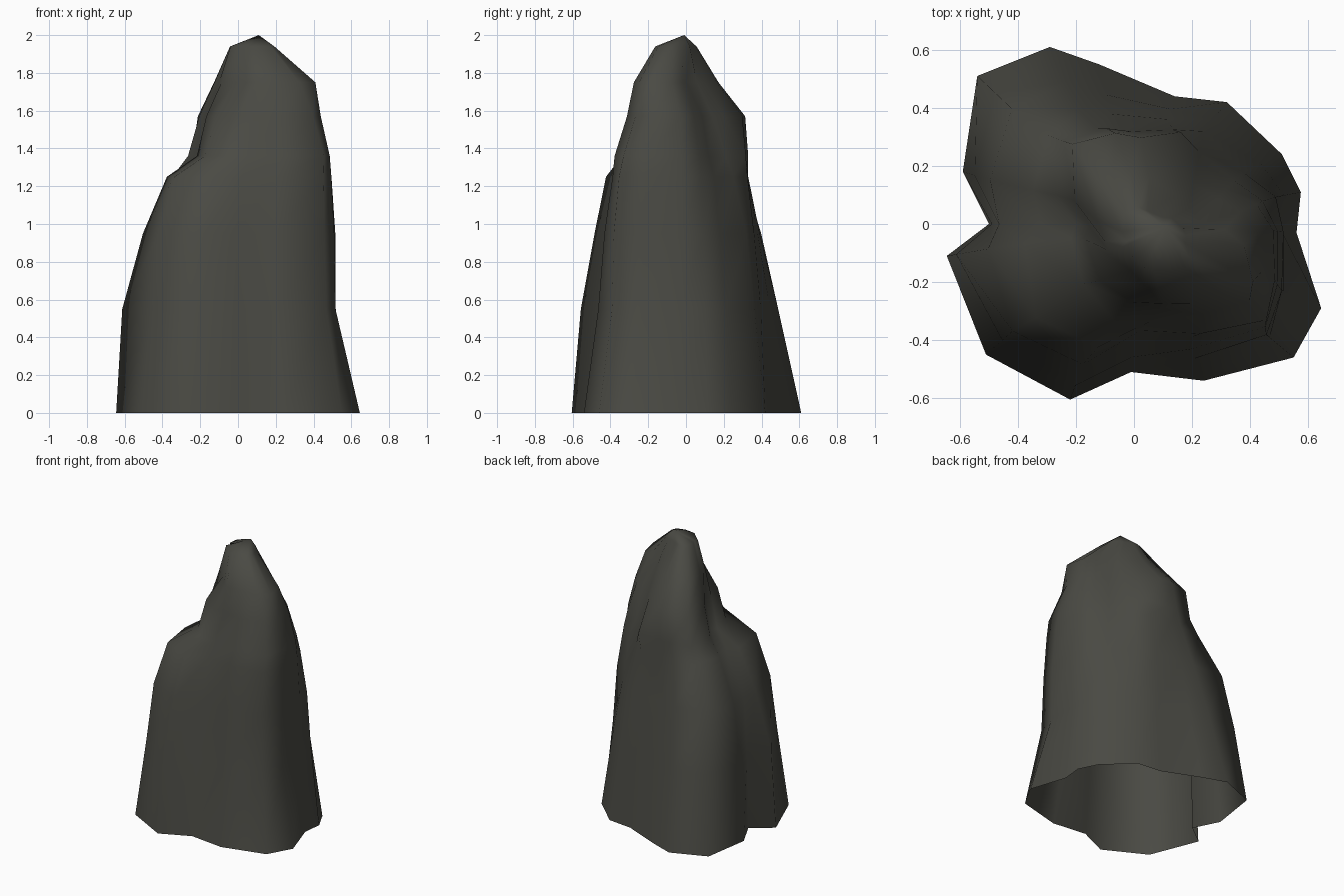
import bpy, bmesh

# Ground outline of the rock (clockwise seen from above)
BASE = [(.645, -.29), (.55, -.46), (.24, -.54), (-.01, -.51), (-.22, -.605), (-.51, -.45),
        (-.645, -.11), (-.50, 0), (-.59, .18), (-.54, .51), (-.29, .61), (-.12, .55),
        (.14, .44), (.32, .42), (.51, .24), (.575, .11), (.56, -.03)]

# Rings: height, axis x, axis y, scale of each outline point
RINGS = [
    (0, 0, 0, [1] * 17),
    (.55, 0, 0, [.8, .85, .86, .9, .92, .89, .95, .98, .93, .89, .8, .81, .9, .86, .86, .9, .91]),
    (.95, 0, 0, [.79, .83, .8, .8, .8, .82, .78, .93, .84, .78, .64, .69, .82, .76, .74, .85, .92]),
    (1.25, .03, 0, [.72, .77, .72, .72, .7, .72, .63, .7, .64, .6, .54, .59, .74, .6, .62, .72, .83]),
    (1.36, .06, 0, [.66, .72, .7, .66, .56, .46, .43, .52, .55, .56, .54, .58, .72, .5, .5, .63, .75]),
    (1.57, .09, -.01, [.54, .56, .56, .55, .43, .41, .4, .48, .5, .56, .53, .56, .48, .36, .4, .48, .6]),
    (1.75, .1, -.06, [.48, .41, .4, .42, .26, .22, .29, .4, .38, .42, .38, .4, .36, .28, .26, .37, .5]),
    (1.94, .07, -.06, [.19, .19, .19, .19, .15, .13, .17] + [.19] * 10),
]
PEAK = (.11, -.01, 2.0)

# Loft the rings into an open-bottomed shell
bm = bmesh.new()
loops = [[bm.verts.new((cx + f * x, cy + f * y, z)) for f, (x, y) in zip(fs, BASE)]
         for z, cx, cy, fs in RINGS]
n = len(BASE)
for lo, hi in zip(loops, loops[1:]):
    for i in range(n):
        j = (i + 1) % n
        bm.faces.new((lo[j], lo[i], hi[i], hi[j]))

# Close the summit
peak = bm.verts.new(PEAK)
for i in range(n):
    bm.faces.new((loops[-1][(i + 1) % n], loops[-1][i], peak))

mesh = bpy.data.meshes.new("rock_spire")
bm.to_mesh(mesh)
bm.free()
rock = bpy.data.objects.new("rock_spire", mesh)
bpy.context.collection.objects.link(rock)

# Single dark stone colour
stone = bpy.data.materials.new("dark_stone")
stone.diffuse_color = (.068, .068, .057, 1)
mesh.materials.append(stone)

# Smooth stone surface
for p in mesh.polygons:
    p.use_smooth = True
